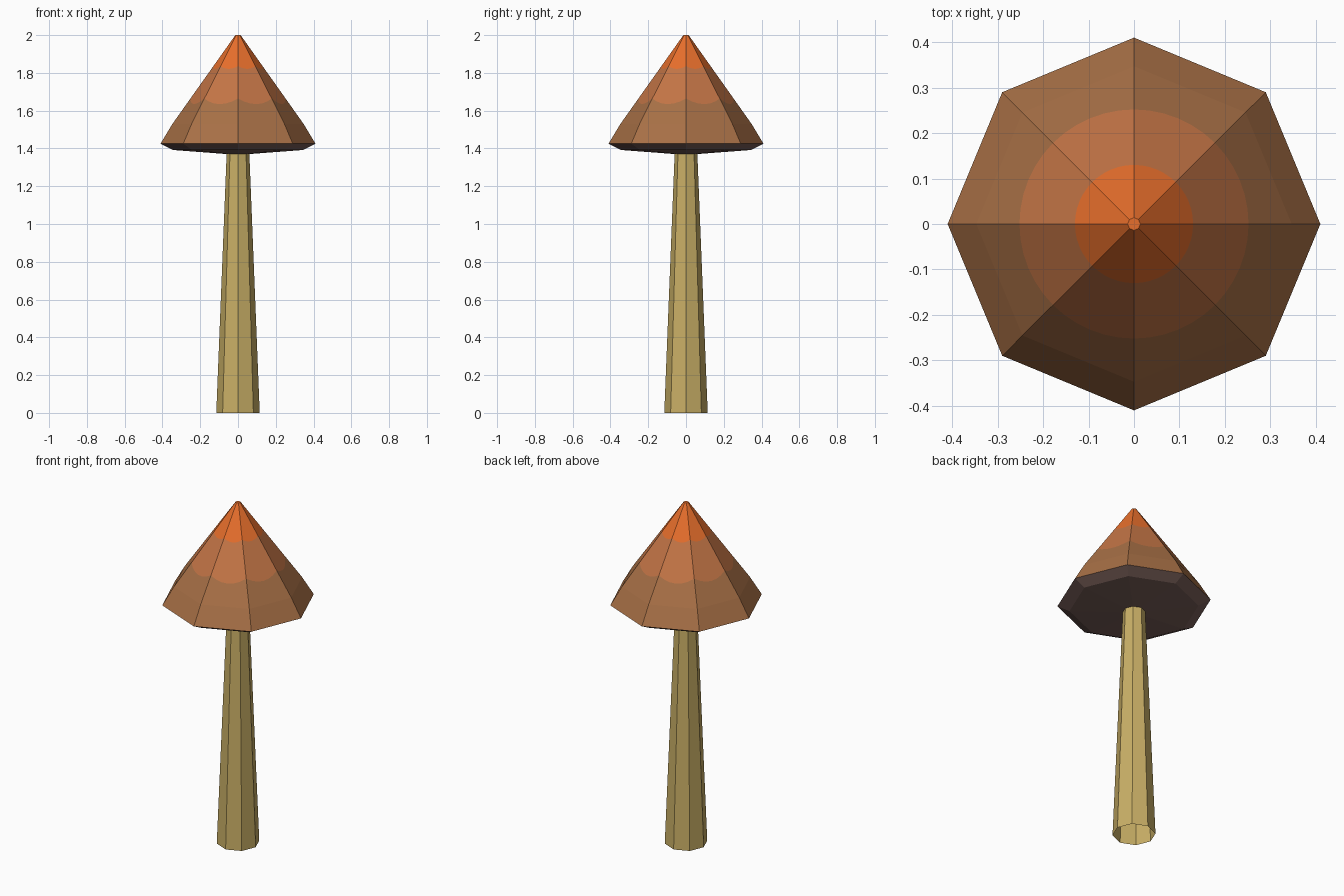
import bpy
import math

if "Cube" in bpy.data.objects:
    bpy.data.objects.remove(bpy.data.objects["Cube"])

SIDES = 8


def material(name, srgb):
    lin = [((c / 255 + 0.055) / 1.055) ** 2.4 for c in srgb]
    m = bpy.data.materials.new(name)
    m.diffuse_color = (*lin, 1)
    m.use_nodes = True
    m.node_tree.nodes["Principled BSDF"].inputs["Base Color"].default_value = m.diffuse_color
    return m


def octagon_factor(a):
    """Radius of a unit octagon (corners on the axes) at angle a."""
    step = math.tau / SIDES
    return math.cos(step / 2) / math.cos(a % step - step / 2)


def rings_object(name, rings, count, mats, band_mats, close_top=False):
    """Join rings (functions of angle giving radius, z), listed bottom to top."""
    verts, faces, idx = [], [], []
    for ring in rings:
        for i in range(count):
            a = math.tau * i / count
            r, z = ring(a)
            verts.append((r * math.cos(a), r * math.sin(a), z))
    for k in range(len(rings) - 1):
        for i in range(count):
            j = (i + 1) % count
            faces.append((k * count + i, k * count + j,
                          (k + 1) * count + j, (k + 1) * count + i))
            idx.append(band_mats[k])
    if close_top:
        faces.append(tuple(range((len(rings) - 1) * count, len(rings) * count)))
        idx.append(band_mats[-1])
    me = bpy.data.meshes.new(name)
    me.from_pydata(verts, [], faces)
    for m in mats:
        me.materials.append(m)
    for p, i in zip(me.polygons, idx):
        p.material_index = i
    ob = bpy.data.objects.new(name, me)
    bpy.context.collection.objects.link(ob)
    return ob


def octagon(r, z):
    return lambda a: (r * octagon_factor(a), z)


# Circular colour border lying on the sloped octagonal cap faces
SHOULDER, TIP = (0.347, 1.53), (0.014, 2.0)


def circle_on_cap(r):
    def ring(a):
        t = (r / octagon_factor(a) - SHOULDER[0]) / (TIP[0] - SHOULDER[0])
        return r, SHOULDER[1] + t * (TIP[1] - SHOULDER[1])
    return ring


orange = material("bright orange", (232, 111, 44))
tan = material("warm tan", (196, 117, 70))
brown = material("cap brown", (168, 112, 70))
gill = material("dark gill", (121, 95, 89))
straw = material("straw stem", (201, 175, 102))

# Stem: open tapered tube
rings_object("stem", [octagon(0.115, 0), octagon(0.06, 1.375)], SIDES, [straw], [0])

# Underside of the cap with its bevelled lip
rings_object("cap_underside",
             [octagon(0.058, 1.37), octagon(0.345, 1.392), octagon(0.41, 1.425)],
             SIDES, [gill], [0, 0])

# Cap: octagonal cone with three colour bands
rings_object("cap",
             [octagon(0.41, 1.425), octagon(*SHOULDER), circle_on_cap(0.252),
              circle_on_cap(0.13), octagon(*TIP)],
             SIDES * 6, [brown, tan, orange], [0, 0, 1, 2], close_top=True)
